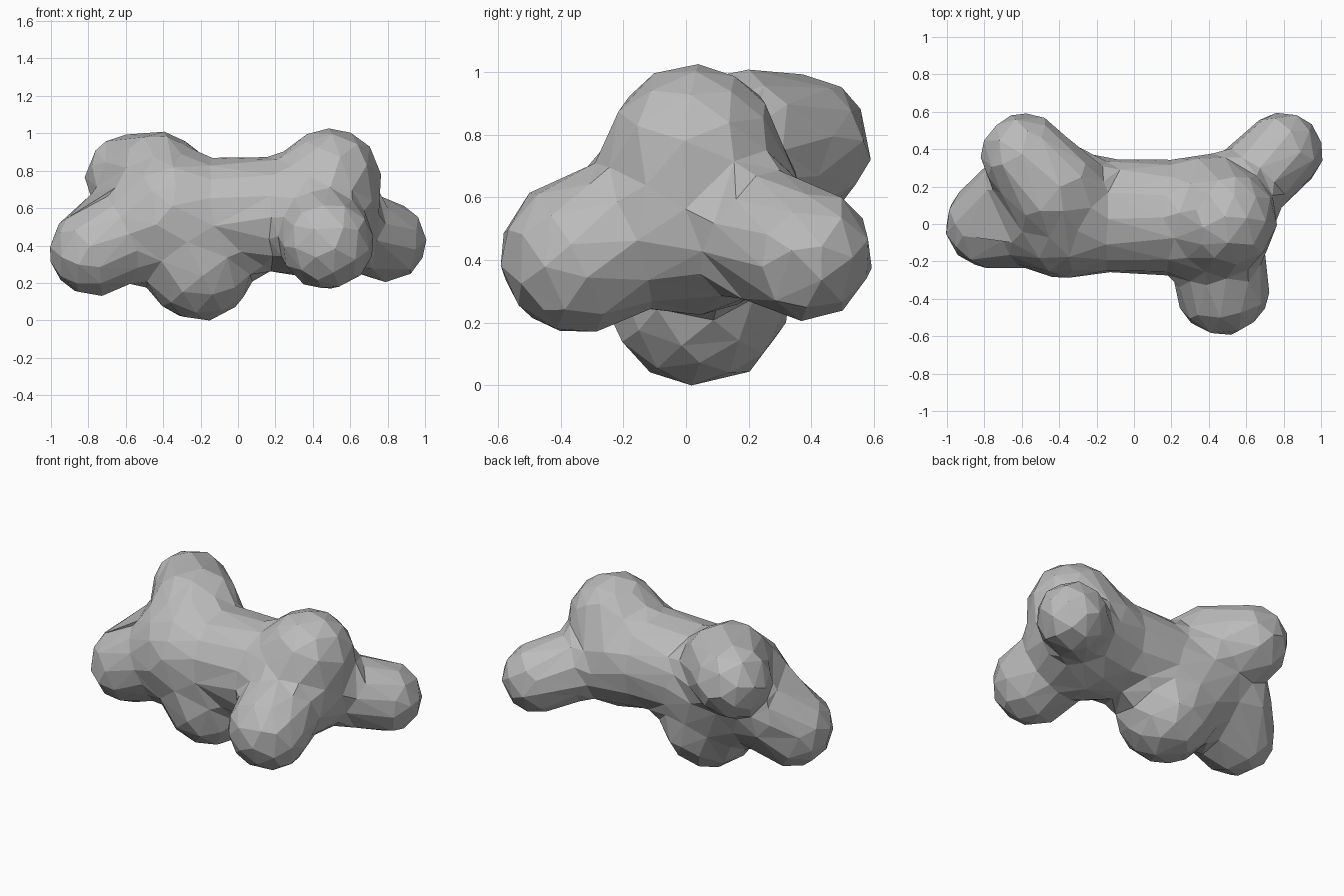
import bpy
import bmesh
from mathutils import Vector

cube = bpy.data.objects.get("Cube")
if cube:
    bpy.data.objects.remove(cube, do_unlink=True)

# Single matte grey
grey = bpy.data.materials.new("mid_grey")
grey.use_nodes = True
colour = (0.5, 0.5, 0.5, 1)
grey.diffuse_color = colour
grey.node_tree.nodes["Principled BSDF"].inputs["Base Color"].default_value = colour

# Two cores, their broad bulges and the knobs that branch out: centre, radius
left_core = (Vector((0.41, 0.03, 0.57)), 0.335)
right_core = (Vector((-0.37, 0.05, 0.56)), 0.32)
upper_bulge = (Vector((0.49, 0.025, 0.75)), 0.275)
rear_bulge = (Vector((-0.43, 0.18, 0.735)), 0.265)
side_bulge = (Vector((-0.68, 0.13, 0.49)), 0.21)
front_knob = (Vector((0.475, -0.345, 0.415)), 0.25)
back_left_knob = (Vector((0.795, 0.385, 0.42)), 0.212)
back_upper_knob = (Vector((-0.585, 0.36, 0.765)), 0.23)
right_knob = (Vector((-0.77, 0.0, 0.37)), 0.238)
bottom_knob = (Vector((-0.21, 0.04, 0.29)), 0.292)

# Each limb: start, end and its radius at the start
limbs = [
    (left_core, left_core, left_core[1]),
    (right_core, right_core, right_core[1]),
    (left_core, upper_bulge, 0.3),
    (left_core, front_knob, 0.24),
    (left_core, back_left_knob, 0.22),
    (right_core, rear_bulge, 0.3),
    (rear_bulge, back_upper_knob, 0.25),
    (right_core, side_bulge, 0.28),
    (right_core, right_knob, 0.28),
    (right_core, bottom_knob, 0.31),
    (left_core, (right_core[0], 0.305), 0.305),
]


def limb_distance(p, start, end, start_radius):
    """Distance to a rounded, tapering limb."""
    axis = end[0] - start[0]
    t = min(1, max(0, (p - start[0]).dot(axis) / max(axis.length_squared, 1e-6)))
    return (p - start[0] - axis * t).length - (start_radius + (end[1] - start_radius) * t)


def field(p, blend=0.06):
    """Softly blended union of every limb."""
    total = 1.0
    for limb in limbs:
        d = limb_distance(p, *limb)
        h = max(blend - abs(total - d), 0) / blend
        total = min(total, d) - h * h * blend / 4
    return total


def add_lump(bm, centre, reach):
    """Ball pushed outward until it meets the blended surface."""
    ball = bmesh.ops.create_icosphere(bm, subdivisions=4, radius=1)
    for v in ball["verts"]:
        ray = v.co.normalized()
        t = 0.0
        for _ in range(25):
            step = field(centre + ray * t)
            t = min(reach, t - step)
            if abs(step) < 0.002 or t == reach:
                break
        v.co = centre + ray * t


# Overlapping lumps: both body halves and every knob
bm = bmesh.new()
for centre, radius in (left_core, right_core):
    add_lump(bm, centre, 0.56)
for centre, radius in (front_knob, back_left_knob, back_upper_knob, right_knob, bottom_knob):
    add_lump(bm, centre, radius + 0.05)
mesh = bpy.data.meshes.new("knobbly_body")
bm.to_mesh(mesh)
bm.free()
mesh.materials.append(grey)
body = bpy.data.objects.new("knobbly_body", mesh)
bpy.context.collection.objects.link(body)

# Fuse the lumps into one skin, then cut it down to broad flat facets
skin = body.modifiers.new("skin", "REMESH")
skin.mode = "VOXEL"
skin.voxel_size = 0.03
relax = body.modifiers.new("relax", "SMOOTH")
relax.iterations = 3
facets = body.modifiers.new("facets", "DECIMATE")
facets.ratio = 0.03
